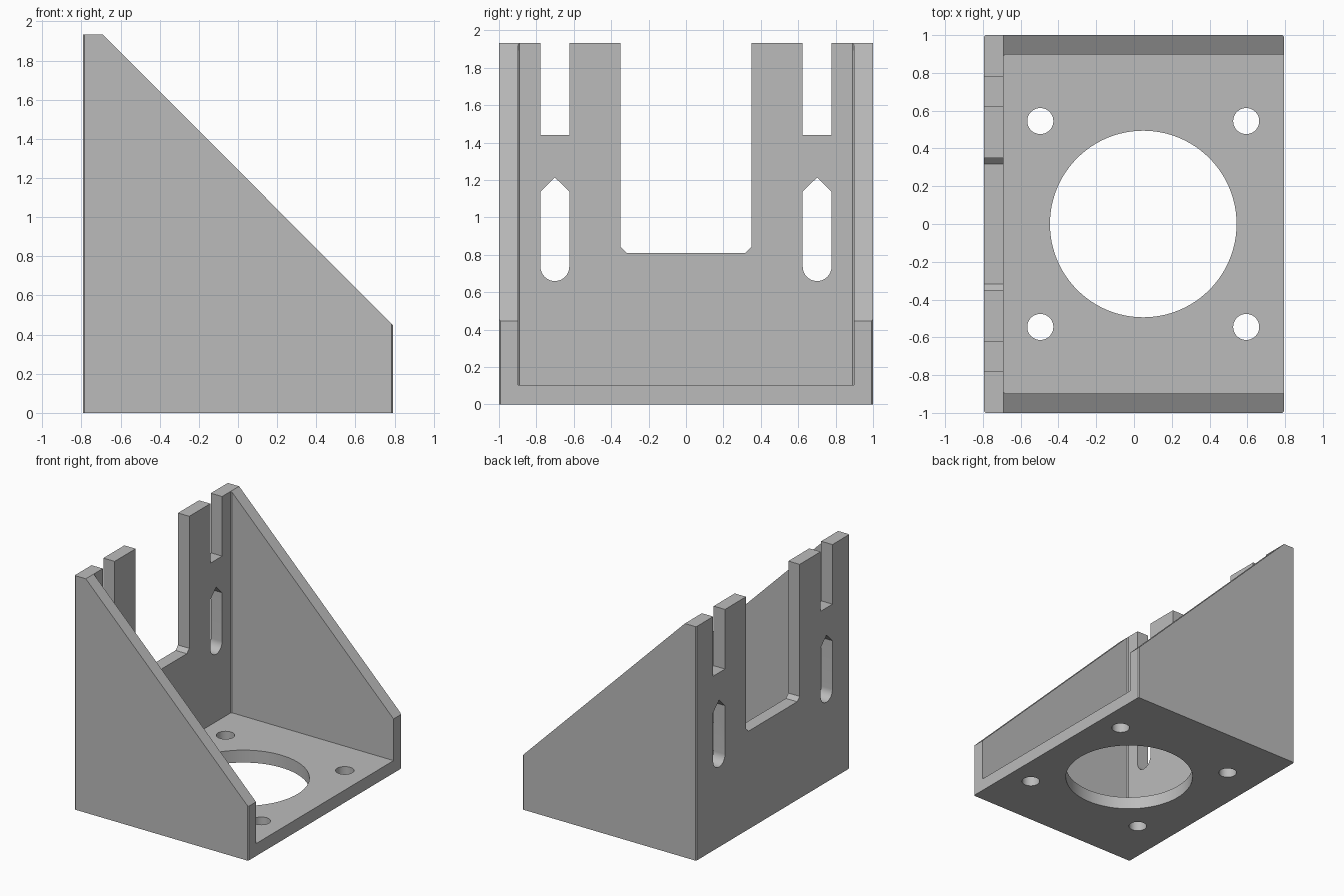
import bpy, bmesh
from math import sin, cos, pi, radians

cube = bpy.data.objects.get("Cube")
if cube:
    bpy.data.objects.remove(cube, do_unlink=True)

grey = bpy.data.materials.new("plain grey")
grey.use_nodes = True
grey.diffuse_color = (0.5, 0.5, 0.5, 1)
grey.node_tree.nodes["Principled BSDF"].inputs["Base Color"].default_value = (0.5, 0.5, 0.5, 1)

HALF_X, HALF_Y, HEIGHT = 0.793, 1.0, 1.932
WALL, LIP, EASE = 0.103, 0.447, 0.008
BACK = WALL - HALF_X          # inner face of the upright plate


def prism(name, outline, axis, low, high):
    """Extrude a 2D outline along one axis."""
    def place(p, t):
        co = list(p)
        co.insert("xyz".index(axis), t)
        return co
    bm = bmesh.new()
    face = bm.faces.new([bm.verts.new(place(p, low)) for p in outline])
    ext = bmesh.ops.extrude_face_region(bm, geom=[face])
    for v in ext["geom"]:
        if isinstance(v, bmesh.types.BMVert):
            v.co["xyz".index(axis)] = high
    bmesh.ops.recalc_face_normals(bm, faces=bm.faces)
    mesh = bpy.data.meshes.new(name)
    bm.to_mesh(mesh)
    bm.free()
    obj = bpy.data.objects.new(name, mesh)
    bpy.context.collection.objects.link(obj)
    mesh.materials.append(grey)
    return obj


def arc(cx, cy, r, start, end, n):
    return [(cx + r * cos(start + (end - start) * i / n),
             cy + r * sin(start + (end - start) * i / n)) for i in range(n + 1)]


def circle(cx, cy, r, n):
    return arc(cx, cy, r, 0, 2 * pi, n)[:-1]


# Bracket body: sloped side profile, vertical outer corners slightly eased
side = [(-HALF_X, 0), (HALF_X, 0), (HALF_X, LIP),
        (BACK, HEIGHT), (-HALF_X, HEIGHT)]
bracket = prism("motor_bracket", side, "y", -HALF_Y, HALF_Y)
bm = bmesh.new()
bm.from_mesh(bracket.data)
upright = [e for e in bm.edges
           if abs(e.verts[0].co.x - e.verts[1].co.x) < 1e-4
           and abs(e.verts[0].co.y - e.verts[1].co.y) < 1e-4]
bmesh.ops.bevel(bm, geom=upright, offset=EASE, segments=1, affect="EDGES")
bm.to_mesh(bracket.data)
bm.free()

# Hollow between the two gussets, above the base plate
inner = HALF_Y - WALL
hollow = [(BACK, EASE - inner), (BACK + EASE, -inner), (1, -inner),
          (1, inner), (BACK + EASE, inner), (BACK, inner - EASE)]
cutters = [prism("hollow_cutter", hollow, "z", WALL, 3)]

# Base plate: central bore and four screw holes
BORE_X, SPACING = 0.049, 0.545
cutters.append(prism("bore_cutter", circle(BORE_X, 0, 0.494, 96), "z", -1, 0.3))
for sx in (-1, 1):
    for sy in (-1, 1):
        ring = circle(BORE_X + sx * SPACING, sy * SPACING, 0.069, 40)
        cutters.append(prism("screw_cutter", ring, "z", -1, 0.3))

# Upright plate: central window with chamfered lower corners
w, sill, c = 0.35, 0.81, 0.032
window = [(-w, 3), (-w, sill + c), (c - w, sill),
          (w - c, sill), (w, sill + c), (w, 3)]
cutters.append(prism("window_cutter", window, "x", -1, -0.6))

# Upright plate: open slot over a closed, peaked slot on each side
r = 0.077
for y in (-0.701, 0.701):
    notch = [(y - r, 1.44), (y + r, 1.44), (y + r, 3), (y - r, 3)]
    slot = arc(y, 0.737, r, pi, 2 * pi, 20) + [(y + r, 1.138), (y, 1.214), (y - r, 1.138)]
    cutters.append(prism("notch_cutter", notch, "x", -1, -0.6))
    cutters.append(prism("slot_cutter", slot, "x", -1, -0.6))

# Cut everything, then discard the cutters
for cutter in cutters:
    cutter.hide_render = True
    mod = bracket.modifiers.new(cutter.name, "BOOLEAN")
    mod.operation, mod.solver, mod.object = "DIFFERENCE", "EXACT", cutter
bpy.context.view_layer.update()
result = bpy.data.meshes.new_from_object(
    bracket.evaluated_get(bpy.context.evaluated_depsgraph_get()))
bracket.modifiers.clear()
bracket.data = result
for cutter in cutters:
    bpy.data.objects.remove(cutter, do_unlink=True)

# One flat colour, round holes smooth
result.materials.clear()
result.materials.append(grey)
for p in result.polygons:
    p.material_index = 0
bpy.ops.object.select_all(action="DESELECT")
bracket.select_set(True)
bpy.context.view_layer.objects.active = bracket
bpy.ops.object.shade_smooth_by_angle(angle=radians(30))
